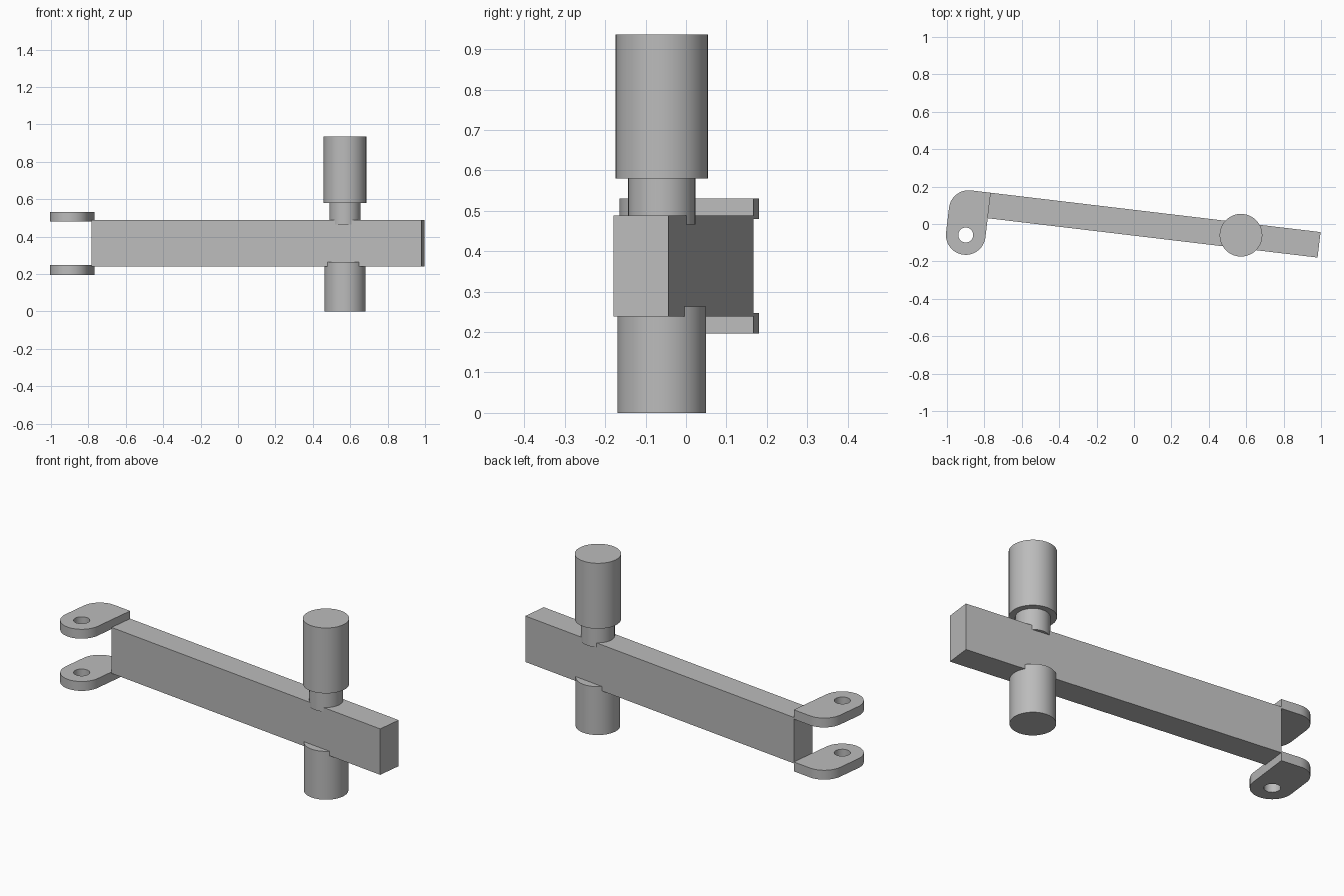
import bpy, bmesh, math
from mathutils import Vector, Matrix

cube = bpy.data.objects.get("Cube")
if cube:
    bpy.data.objects.remove(cube, do_unlink=True)

grey = bpy.data.materials.new("plain grey")
grey.use_nodes = True
GREY = (0.5, 0.5, 0.5, 1)
grey.diffuse_color = GREY
grey.node_tree.nodes["Principled BSDF"].inputs["Base Color"].default_value = GREY

# Arm frame: origin at the rear corner of the hinge end, x along the arm
ARM = Matrix.Translation((-0.766, 0.167, 0)) @ Matrix.Rotation(math.radians(-6.8), 4, "Z")


def finish(name, bm, matrix):
    bmesh.ops.recalc_face_normals(bm, faces=bm.faces)
    mesh = bpy.data.meshes.new(name)
    bm.to_mesh(mesh)
    bm.free()
    mesh.transform(matrix)
    mesh.materials.append(grey)
    obj = bpy.data.objects.new(name, mesh)
    bpy.context.collection.objects.link(obj)
    bpy.ops.object.select_all(action="DESELECT")
    obj.select_set(True)
    bpy.context.view_layer.objects.active = obj
    bpy.ops.object.shade_smooth_by_angle(angle=math.radians(30))
    return obj


def arc(cx, cy, r, start, end, steps):
    angles = [math.radians(start + (end - start) * i / steps) for i in range(steps + 1)]
    return [(cx + r * math.cos(a), cy + r * math.sin(a)) for a in angles]


def plate(name, loops, z0, z1, matrix):
    """Extrude an outline, with optional hole loops, between two heights."""
    bm = bmesh.new()
    edges = []
    for loop in loops:
        verts = [bm.verts.new((x, y, z0)) for x, y in loop]
        edges += [bm.edges.new((v, verts[i - 1])) for i, v in enumerate(verts)]
    bmesh.ops.triangle_fill(bm, edges=edges, use_beauty=True)
    out = bmesh.ops.extrude_face_region(bm, geom=bm.faces[:], use_keep_orig=True)
    top = [g for g in out["geom"] if isinstance(g, bmesh.types.BMVert)]
    bmesh.ops.translate(bm, verts=top, vec=Vector((0, 0, z1 - z0)))
    return finish(name, bm, matrix)


def cylinder(name, radius, z0, z1):
    bm = bmesh.new()
    bmesh.ops.create_cone(bm, cap_ends=True, segments=64, radius1=radius,
                          radius2=radius, depth=z1 - z0)
    return finish(name, bm, Matrix.Translation((0.572, -0.06, (z0 + z1) / 2)))


# Main bar
LENGTH, WIDTH = 1.776, 0.137
plate("arm_bar", [[(0, 0), (LENGTH, 0), (LENGTH, -WIDTH), (0, -WIDTH)]], 0.239, 0.489, ARM)

# Pair of hinge lugs with round ends and pin holes
R, REACH = 0.106, -0.24
outline = [(0, 0)] + arc(-R, -R, R, 90, 180, 16) + arc(-R, REACH, R, 180, 360, 32)
hole = arc(-R, REACH, 0.04, 0, 360, 32)[:-1]
for name, z0 in (("lower_hinge_lug", 0.196), ("upper_hinge_lug", 0.48)):
    plate(name, [outline, hole], z0, z0 + 0.051, ARM)

# Upright post through the bar
cylinder("lower_post", 0.11, 0, 0.263)
cylinder("post_neck", 0.083, 0.466, 0.59)
cylinder("upper_post", 0.114, 0.58, 0.936)
